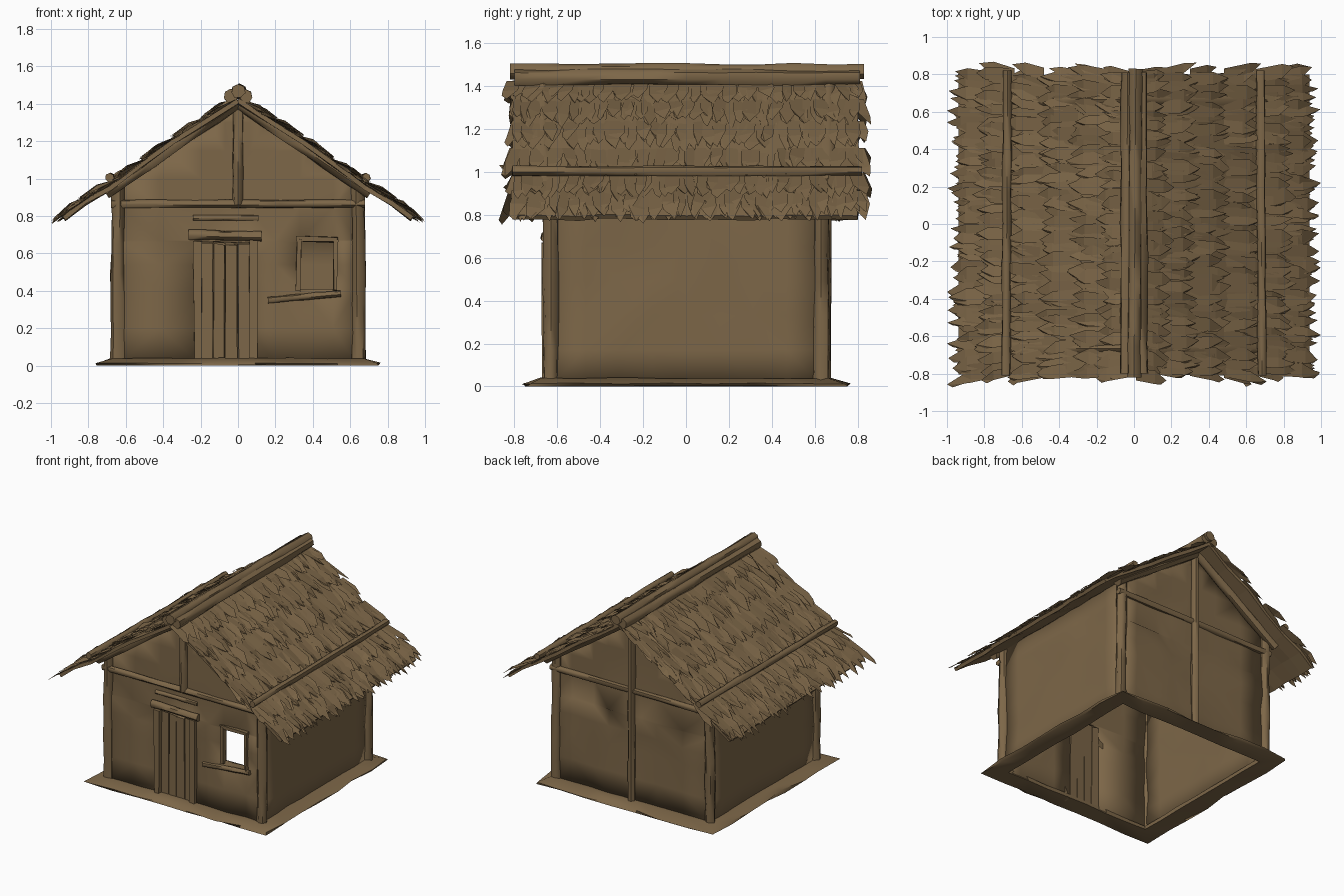
import bpy, bmesh, random
from mathutils import Vector

random.seed(4)
if "Cube" in bpy.data.objects:
    bpy.data.objects.remove(bpy.data.objects["Cube"])

BROWN = (0.205, 0.135, 0.065, 1)
mat = bpy.data.materials.new("dry brown")
mat.use_nodes = True
mat.diffuse_color = BROWN
bsdf = mat.node_tree.nodes["Principled BSDF"]
bsdf.inputs["Base Color"].default_value = BROWN
bsdf.inputs["Roughness"].default_value = 1.0


def rnd(a):
    return random.uniform(-a, a)


def finish(name, bm, smooth=False, thick=0):
    mesh = bpy.data.meshes.new(name)
    bm.to_mesh(mesh)
    bm.free()
    mesh.materials.append(mat)
    ob = bpy.data.objects.new(name, mesh)
    bpy.context.collection.objects.link(ob)
    if thick:
        mod = ob.modifiers.new("thickness", "SOLIDIFY")
        mod.thickness = thick
        mod.offset = 0
    if smooth:
        bpy.ops.object.select_all(action="DESELECT")
        ob.select_set(True)
        bpy.context.view_layer.objects.active = ob
        bpy.ops.object.shade_smooth_by_angle(angle=0.9)
    return ob


def pole(name, start, end, r, rings=5, sides=7):
    """Slightly crooked log between two points."""
    a, b = Vector(start), Vector(end)
    bm = bmesh.new()
    bmesh.ops.create_cone(bm, cap_ends=True, segments=sides,
                          radius1=r, radius2=r, depth=1)
    along = [e for e in bm.edges
             if abs(e.verts[0].co.z - e.verts[1].co.z) > 0.5]
    bmesh.ops.subdivide_edges(bm, edges=along, cuts=rings)
    turn = (b - a).to_track_quat("Z", "Y")
    for v in bm.verts:
        t = v.co.z + 0.5
        side = Vector((v.co.x, v.co.y, 0)) * (1 + rnd(0.14))
        v.co = a.lerp(b, t) + turn @ side
    return finish(name, bm, True)


def plank(name, center, size):
    bm = bmesh.new()
    bmesh.ops.create_cube(bm, size=1)
    for v in bm.verts:
        v.co = Vector(center) + Vector([c * s for c, s in zip(v.co, size)])
        v.co += Vector((rnd(0.006), rnd(0.004), rnd(0.008)))
    return finish(name, bm)


def wall(name, place, us, zs, openings=(), gable=False):
    """Uneven mud wall on a grid, with openings and an optional gable top."""
    bm = bmesh.new()
    grid = [[bm.verts.new((u, rnd(0.008), z)) for z in zs] for u in us]
    for i in range(len(us) - 1):
        for j in range(len(zs) - 1):
            u, z = (us[i] + us[i + 1]) / 2, (zs[j] + zs[j + 1]) / 2
            if any(l < u < r and b < z < t for l, r, b, t in openings):
                continue
            bm.faces.new((grid[i][j], grid[i + 1][j],
                          grid[i + 1][j + 1], grid[i][j + 1]))
    if gable:
        for s in (-1, 1):
            bmesh.ops.bisect_plane(
                bm, geom=bm.verts[:] + bm.edges[:] + bm.faces[:],
                plane_co=(0, 0, 1.41), plane_no=(s * 0.68, 0, 1),
                clear_outer=True)
    for v in bm.verts:
        v.co = place(v.co)
    bmesh.ops.triangulate(bm, faces=bm.faces[:])
    return finish(name, bm, True, 0.025)


# Walls: front with door and window, plain back and sides
WX, WY = 0.635, 0.625
DOOR = (-0.2, 0.06, -1, 0.66)
WINDOW = (0.33, 0.51, 0.41, 0.67)
front_us = [-WX, -0.42, -0.2, -0.07, 0.06, 0.2, 0.33, 0.51, WX]
front_zs = [0.01, 0.2, 0.41, 0.54, 0.66, 0.67, 0.85, 1.0, 1.15, 1.3, 1.45]
side_us = [WY * (i / 4 - 1) for i in range(9)]
side_zs = [0.01 + 0.16 * i for i in range(7)]
wall("front_wall", lambda c: Vector((c.x, c.y - WY, c.z)),
     front_us, front_zs, (DOOR, WINDOW), True)
wall("back_wall", lambda c: Vector((c.x, c.y + WY, c.z)),
     front_us, front_zs, (), True)
for s, side in ((1, "left"), (-1, "right")):
    wall(side + "_wall", lambda c: Vector((s * WX + c.y, c.x, c.z)),
         side_us, side_zs)

# Timber frame: corner posts, tie beams, king posts and gable rafters
for t, end in ((-1, "front"), (1, "back")):
    for s, side in ((1, "left"), (-1, "right")):
        pole(f"{end}_{side}_corner_post", (s * 0.645, t * 0.63, 0.01),
             (s * 0.64, t * 0.63, 0.97), 0.037)
        pole(f"{end}_{side}_rafter", (0, t * 0.665, 1.41),
             (s * 0.71, t * 0.665, 0.925), 0.037)
    pole(end + "_tie_beam", (-0.68, t * 0.645, 0.865),
         (0.68, t * 0.645, 0.865), 0.022)
    pole(end + "_king_post", (0, t * 0.65, 0.86 if t < 0 else 0.01),
         (0, t * 0.65, 1.42), 0.028)

# Door and its frame
for i in range(4):
    plank("door_plank", (-0.166 + 0.065 * i, -0.625, 0.335),
          (0.06, 0.025, 0.63))
for x in (-0.215, 0.08):
    plank("door_post", (x, -0.645, 0.34), (0.042, 0.05, 0.66))
pole("door_lintel", (-0.265, -0.65, 0.7), (0.125, -0.65, 0.69), 0.027)
pole("door_header", (-0.24, -0.64, 0.79), (0.11, -0.64, 0.79), 0.015)

# Window frame and sill
for x in (0.325, 0.52):
    plank("window_jamb", (x, -0.64, 0.54), (0.025, 0.04, 0.28))
plank("window_head", (0.42, -0.64, 0.675), (0.22, 0.04, 0.025))
pole("window_sill", (0.16, -0.645, 0.35), (0.55, -0.645, 0.385), 0.018)

# Earth apron around the foot of the walls
bm = bmesh.new()
rings = []
N = 7
for half, z, wob in ((0.61, 0.03, 0.004), (0.67, 0.04, 0.008),
                     (0.745, 0.012, 0.022), (0.74, 0, 0.015),
                     (0.61, 0.004, 0.004)):
    pts = []
    corners = [(-1, -1), (1, -1), (1, 1), (-1, 1)]
    for k in range(4):
        a, b = Vector(corners[k]), Vector(corners[(k + 1) % 4])
        for i in range(N):
            p = a.lerp(b, i / N) * half
            pts.append(bm.verts.new((p.x + rnd(wob), p.y + rnd(wob),
                                     max(0, z + rnd(0.004)))))
    rings.append(pts)
for a, b in zip(rings, rings[1:] + rings[:1]):
    for i in range(len(a)):
        j = (i + 1) % len(a)
        bm.faces.new((a[i], a[j], b[j], b[i]))
bmesh.ops.recalc_face_normals(bm, faces=bm.faces[:])
finish("earth_apron", bm, True)

# Roof line: height of the thatch bed at a distance from the ridge
LINE = [(0, 1.415), (0.35, 1.19), (0.68, 0.955), (0.84, 0.86), (1.05, 0.69)]


def roof_z(x):
    for (x0, z0), (x1, z1) in zip(LINE, LINE[1:]):
        if x <= x1:
            return z0 + (z1 - z0) * (x - x0) / (x1 - x0)
    return LINE[-1][1]


for s, side in ((1, "left"), (-1, "right")):
    # Thatch bed
    bm = bmesh.new()
    xs = [0, 0.18, 0.35, 0.52, 0.68, 0.82, 0.93]
    ys = [-0.8 + 0.1 * i for i in range(17)]
    grid = [[bm.verts.new((s * x, y + rnd(0.012), roof_z(x) + rnd(0.006)))
             for y in ys] for x in xs]
    for i in range(len(xs) - 1):
        for j in range(len(ys) - 1):
            bm.faces.new((grid[i][j], grid[i + 1][j],
                          grid[i + 1][j + 1], grid[i][j + 1]))
    finish(side + "_thatch_bed", bm, False, 0.025)

    # Overlapping rows of pointed straw tufts
    bm = bmesh.new()
    for tip_x in (0.19, 0.34, 0.5, 0.68, 0.84, 0.975):
        for layer in range(2):
            count = 42
            for k in range(count):
                y = -0.79 + 1.58 * k / (count - 1) + rnd(0.015)
                end = min(1, tip_x + rnd(0.03)) - 0.03 * layer
                root = max(0.01, tip_x - 0.2)
                w = random.uniform(0.02, 0.036)
                yaw = rnd(0.035) + 0.03 * (y / 0.8) ** 5
                lift = random.uniform(0.03, 0.06) - 0.025 * layer
                tilt = rnd(0.012)
                mid = root + (end - root) * random.uniform(0.55, 0.75)

                def put(x, dy, up):
                    return bm.verts.new((s * x, y + dy, roof_z(x) + up))
                a, b = put(root, -w, 0.015), put(root, w, 0.015)
                c = put(mid, w * 1.1 + yaw / 2, lift * 0.8 + tilt)
                d = put(mid, -w * 1.1 + yaw / 2, lift * 0.8 - tilt)
                e = put(end, yaw, lift * 0.8)
                f = put(end - 0.03, yaw - w * 0.7, lift * 0.7)
                for face in ((a, b, c, d), (d, c, e), (d, e, f)):
                    bm.faces.new(face if s < 0 else face[::-1])
    bmesh.ops.recalc_face_normals(bm, faces=bm.faces[:])
    for face in bm.faces:
        face.normal_update()
        if face.normal.z < 0:
            face.normal_flip()
    finish(side + "_thatch_tufts", bm)

    # Poles holding the thatch down, and the lower ridge logs
    pole(side + "_thatch_pole", (s * 0.685, -0.81, 1.005),
         (s * 0.675, 0.82, 1.005), 0.024, 9)
    pole(side + "_ridge_log", (s * 0.04, -0.8, 1.44),
         (s * 0.035, 0.81, 1.44), 0.036, 9)
pole("ridge_top_log", (0, -0.82, 1.468), (0.01, 0.83, 1.465), 0.038, 9)
